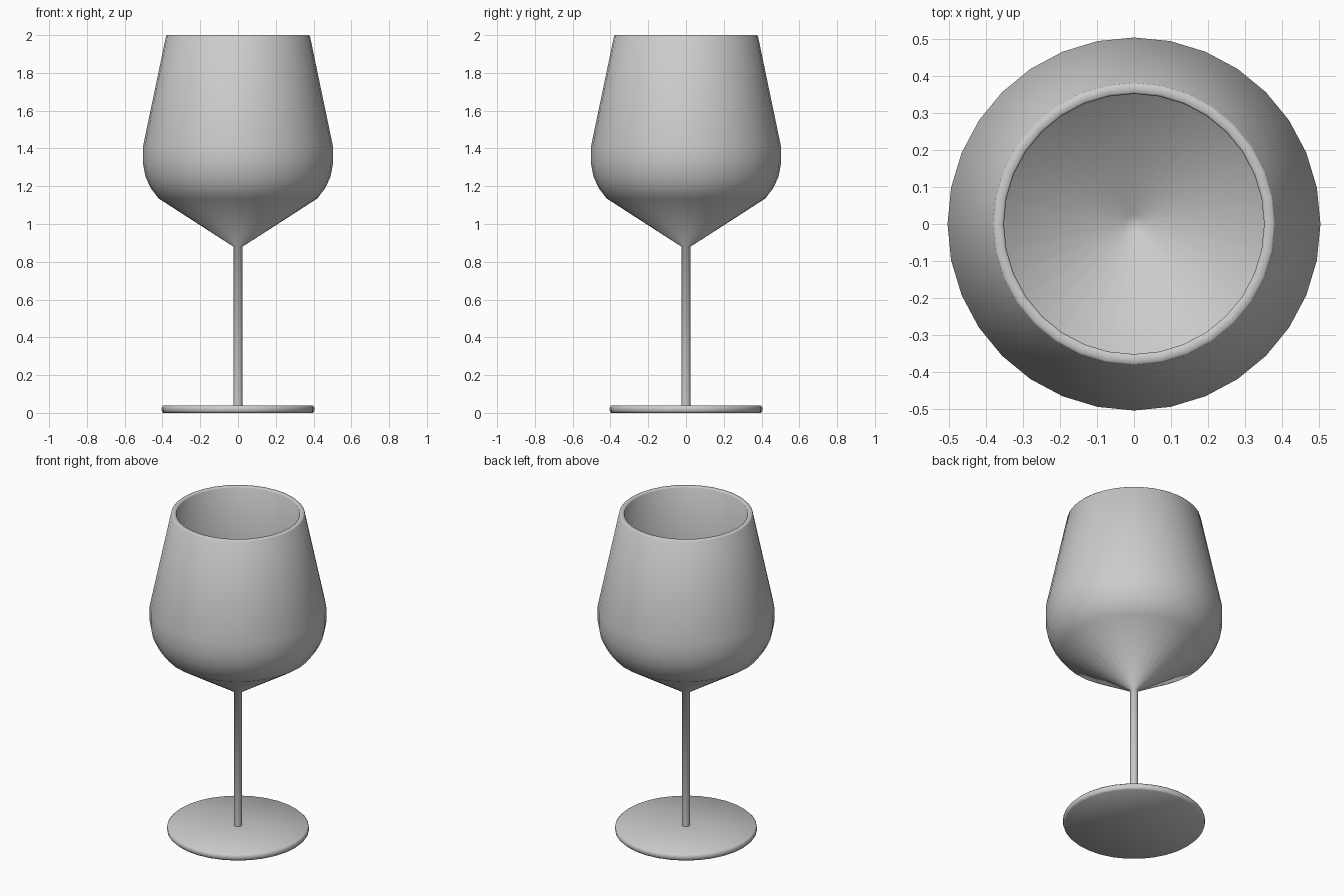
import bpy, bmesh
from math import sin, cos, tau

if "Cube" in bpy.data.objects:
    bpy.data.objects.remove(bpy.data.objects["Cube"])

SEGMENTS = 32


def lathe(name, profile):
    """Spin an (r, z) profile around z; r = 0 points become poles."""
    bm = bmesh.new()
    rings = []
    for r, z in profile:
        if r == 0:
            rings.append([bm.verts.new((0, 0, z))] * SEGMENTS)
        else:
            rings.append([bm.verts.new((r * cos(tau * i / SEGMENTS),
                                        r * sin(tau * i / SEGMENTS), z))
                          for i in range(SEGMENTS)])
    for a, b in zip(rings, rings[1:]):
        for i in range(SEGMENTS):
            j = (i + 1) % SEGMENTS
            corners = list(dict.fromkeys((a[i], a[j], b[j], b[i])))
            bm.faces.new(corners)
    bmesh.ops.recalc_face_normals(bm, faces=bm.faces)
    mesh = bpy.data.meshes.new(name)
    bm.to_mesh(mesh)
    bm.free()
    obj = bpy.data.objects.new(name, mesh)
    bpy.context.collection.objects.link(obj)
    bpy.ops.object.select_all(action='DESELECT')
    obj.select_set(True)
    bpy.context.view_layer.objects.active = obj
    bpy.ops.object.shade_smooth_by_angle(angle=1.2)
    return obj


# One continuous glass: foot, stem, outer bowl, rim, inner bowl
lathe("wine_glass", [
    # foot
    (0, 0), (0.395, 0), (0.403, 0.008), (0.405, 0.02), (0.403, 0.032), (0.395, 0.04),
    # stem
    (0.024, 0.04), (0.024, 0.88),
    # outer bowl
    (0.42, 1.135), (0.462, 1.19), (0.49, 1.25), (0.503, 1.32), (0.503, 1.41),
    # rim
    (0.381, 1.995), (0.376, 2.0), (0.356, 2.0), (0.351, 1.995),
    # inner bowl
    (0.473, 1.405), (0.473, 1.325), (0.461, 1.26), (0.436, 1.207), (0.40, 1.158),
    (0.024, 0.916), (0, 0.91),
])
